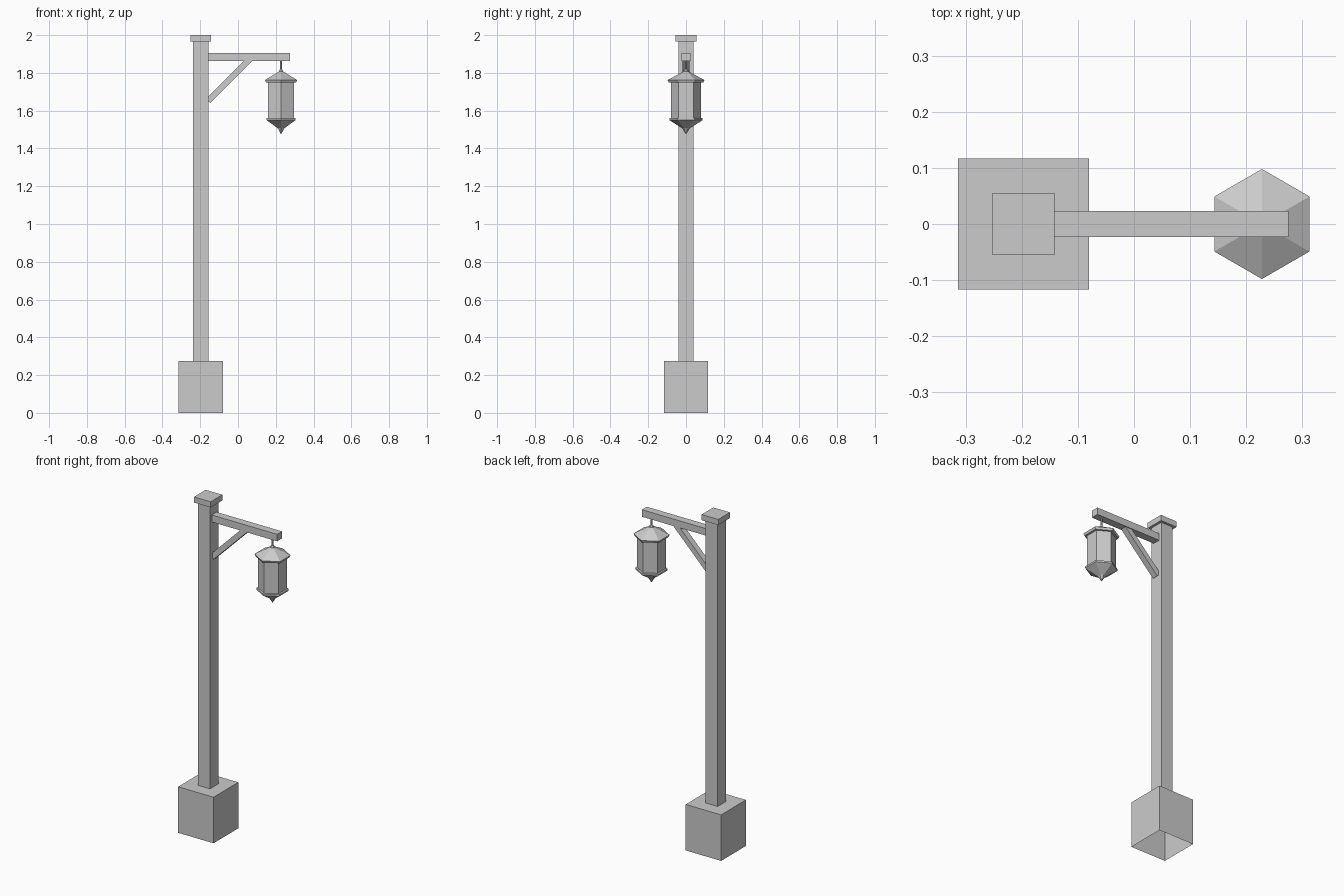
import bpy, bmesh, math
from mathutils import Matrix

if "Cube" in bpy.data.objects:
    bpy.data.objects.remove(bpy.data.objects["Cube"])

grey = bpy.data.materials.new("plain grey")
grey.diffuse_color = (0.6, 0.6, 0.6, 1)
grey.use_nodes = True
grey.node_tree.nodes["Principled BSDF"].inputs["Base Color"].default_value = grey.diffuse_color

POST_X = -0.197
LAMP_X = 0.228


def finish(name, bm):
    mesh = bpy.data.meshes.new(name)
    bm.to_mesh(mesh)
    bm.free()
    mesh.materials.append(grey)
    obj = bpy.data.objects.new(name, mesh)
    bpy.context.collection.objects.link(obj)
    return obj


def stack(name, x, sides, start, rings, close_bottom=True):
    """Join flat rings given as (radius, z), listed from bottom to top."""
    bm = bmesh.new()
    loops = []
    for r, z in rings:
        loops.append([bm.verts.new((x + r * math.cos(start + math.tau * i / sides),
                                    r * math.sin(start + math.tau * i / sides), z))
                      for i in range(sides)])
    for a, b in zip(loops, loops[1:]):
        for i in range(sides):
            j = (i + 1) % sides
            bm.faces.new((a[i], a[j], b[j], b[i]))
    bm.faces.new(loops[-1])
    if close_bottom:
        bm.faces.new(loops[0][::-1])
    return finish(name, bm)


def box(name, size, center, tilt=0.0):
    bm = bmesh.new()
    m = (Matrix.Translation(center) @ Matrix.Rotation(tilt, 4, 'Y')
         @ Matrix.Diagonal((*size, 1)))
    bmesh.ops.create_cube(bm, size=1, matrix=m)
    return finish(name, bm)


# Hollow footing, square post and cap in one stepped stack
root2 = math.sqrt(2)
steps = [(0.117, 0), (0.117, 0.275), (0.04, 0.275), (0.04, 1.966),
         (0.055, 1.966), (0.055, 2.0)]
stack("footing_post_and_cap", POST_X, 4, math.pi / 4,
      [(h * root2, z) for h, z in steps], close_bottom=False)

# Horizontal arm
box("arm", (0.437, 0.046, 0.042), (0.0565, 0, 1.884))

# Diagonal brace, both ends sunk into post and arm
length, c = 0.325, math.cos(math.pi / 4)
box("brace", (length, 0.036, 0.032),
    (-0.159 + c * length / 2, 0, 1.652 + c * length / 2), -math.pi / 4)

# Hanging rod and knob
stack("hanging_rod", LAMP_X, 6, math.pi / 2, [(0.005, 1.80), (0.005, 1.87)])
stack("knob", LAMP_X, 6, math.pi / 2,
      [(0.008, 1.797), (0.014, 1.806), (0.012, 1.814), (0.005, 1.82)])

# Lantern: pointed finial and tapered tray
stack("lantern_bottom", LAMP_X, 6, math.pi / 2,
      [(0.001, 1.476), (0.016, 1.500), (0.021, 1.507), (0.088, 1.550),
       (0.088, 1.560), (0.078, 1.562)])

# Lantern: six-sided body
stack("lantern_body", LAMP_X, 6, math.pi / 2, [(0.079, 1.560), (0.079, 1.752)])

# Lantern: overhanging roof
stack("lantern_roof", LAMP_X, 6, math.pi / 2,
      [(0.092, 1.749), (0.098, 1.762), (0.012, 1.808)])
